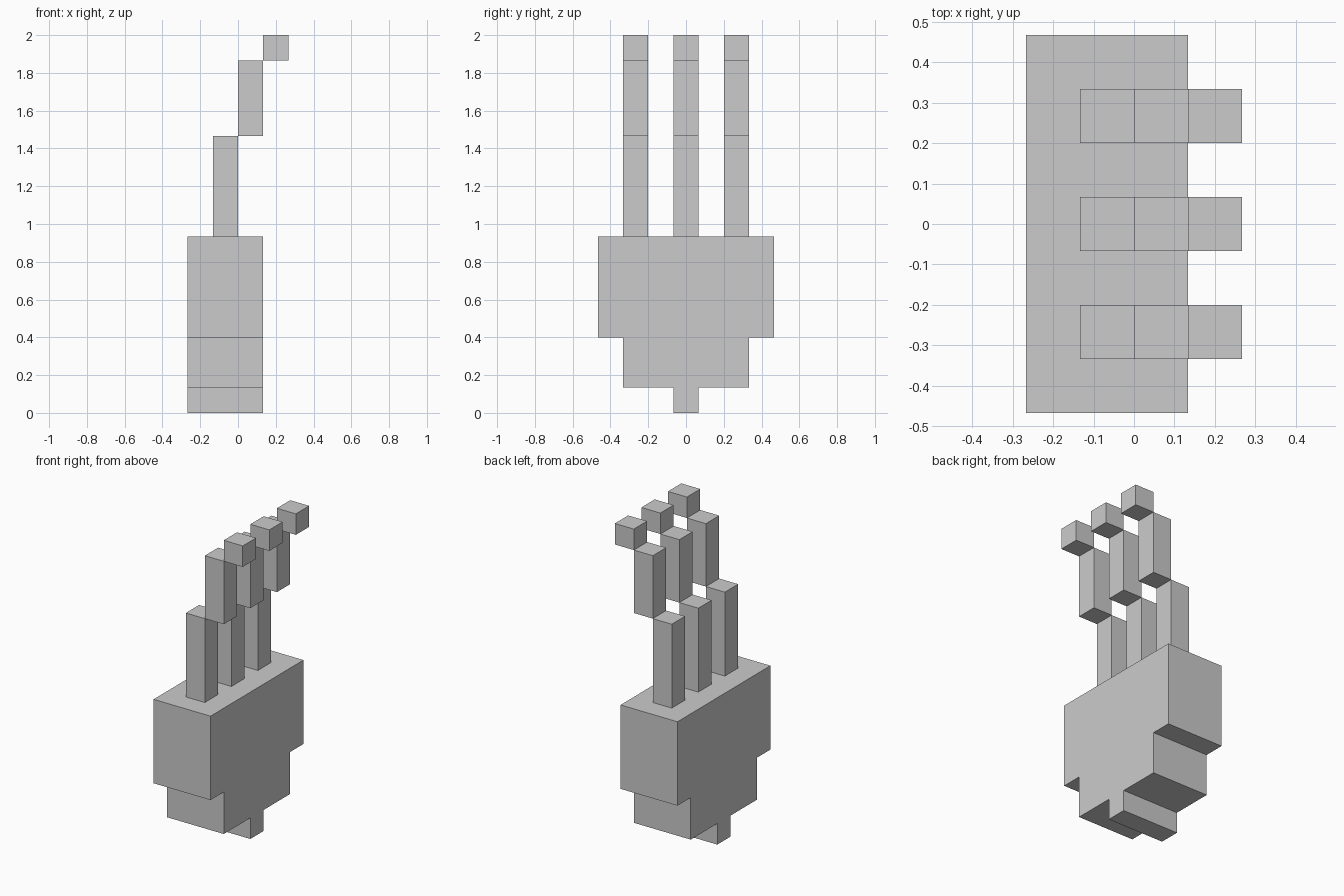
import bpy, bmesh

if "Cube" in bpy.data.objects:
    bpy.data.objects.remove(bpy.data.objects["Cube"])

U = 2 / 15  # grid unit: the model is 15 units tall


def make_object(name, bm):
    bmesh.ops.recalc_face_normals(bm, faces=bm.faces)
    mesh = bpy.data.meshes.new(name)
    bm.to_mesh(mesh)
    bm.free()
    obj = bpy.data.objects.new(name, mesh)
    bpy.context.collection.objects.link(obj)
    return obj


def extrude_profile(name, profile, x0, x1):
    """Extrude a (y, z) outline along x, all in grid units."""
    bm = bmesh.new()
    face = bm.faces.new([bm.verts.new((x0 * U, y * U, z * U)) for y, z in profile])
    ext = bmesh.ops.extrude_face_region(bm, geom=[face])
    verts = [g for g in ext["geom"] if isinstance(g, bmesh.types.BMVert)]
    bmesh.ops.translate(bm, verts=verts, vec=((x1 - x0) * U, 0, 0))
    return make_object(name, bm)


def box(name, x0, x1, y0, y1, z0, z1):
    return extrude_profile(name, [(y0, z0), (y1, z0), (y1, z1), (y0, z1)], x0, x1)


# Stepped palm: half outline mirrored across y
half = [(0.5, 0), (0.5, 1), (2.5, 1), (2.5, 3), (3.5, 3), (3.5, 7)]
extrude_profile("palm", half + [(-y, z) for y, z in reversed(half)], -2, 1)

# Three fingers, each of three segments stepping forward in x
segments = [("lower", -1, 7, 11), ("middle", 0, 11, 14), ("tip", 1, 14, 15)]
for side, y in (("right", -2), ("centre", 0), ("left", 2)):
    for part, x, z0, z1 in segments:
        box(f"{side}_finger_{part}", x, x + 1, y - 0.5, y + 0.5, z0, z1)
